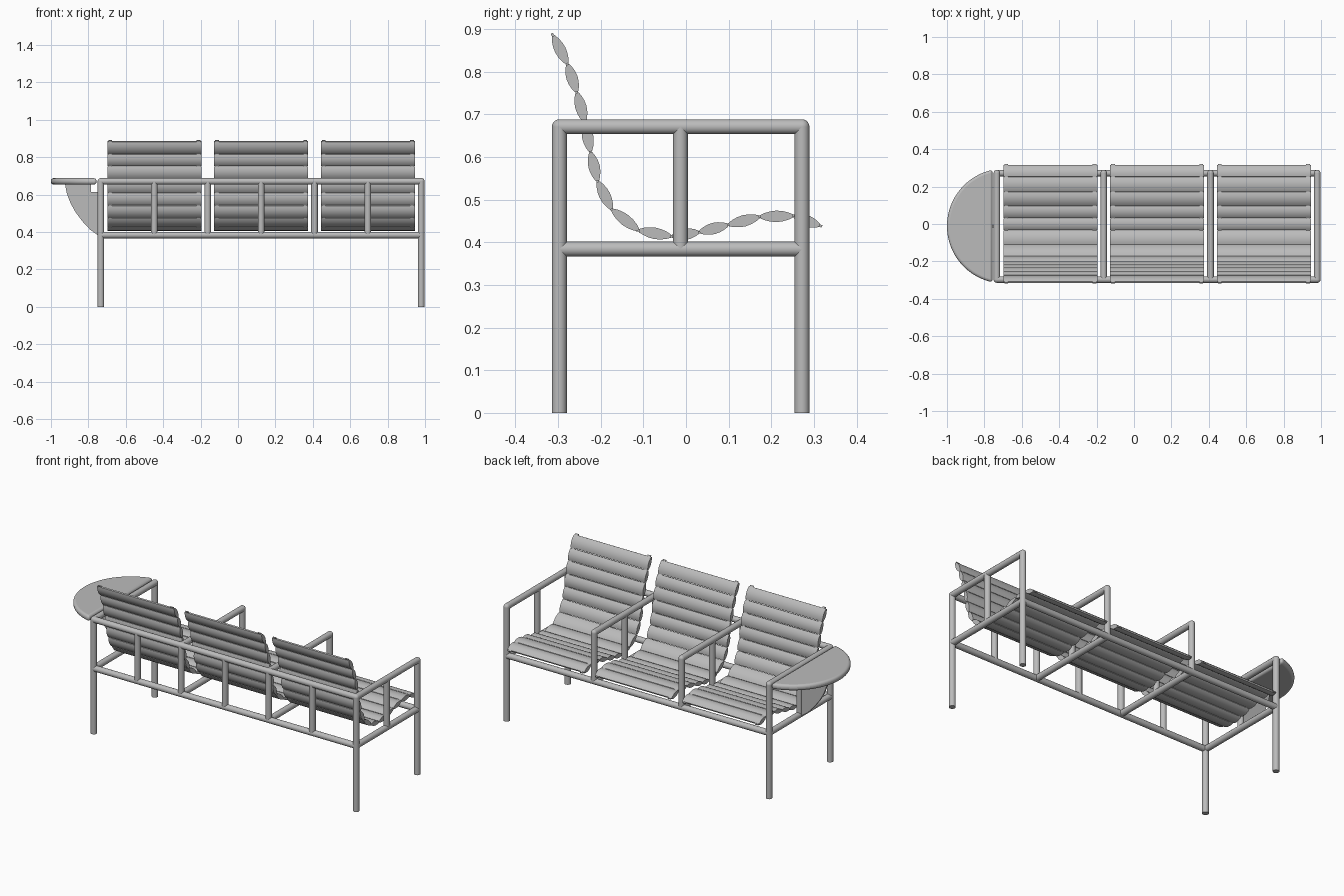
import bpy, bmesh, math
from mathutils import Vector

if "Cube" in bpy.data.objects:
    bpy.data.objects.remove(bpy.data.objects["Cube"])

grey = bpy.data.materials.new("painted grey")
grey.use_nodes = True
grey.diffuse_color = (0.5, 0.5, 0.5, 1)
grey.node_tree.nodes["Principled BSDF"].inputs["Base Color"].default_value = (0.5, 0.5, 0.5, 1)

R = 0.0175                      # tube radius
BACK, MID, FRONT = -0.297, -0.013, 0.272
RAIL, ARM = 0.384, 0.671
LEFT_X, PITCH = -0.733, 0.571
FRAMES = [LEFT_X + PITCH * i for i in range(4)]


def finish(name, bm, angle=40):
    bmesh.ops.recalc_face_normals(bm, faces=bm.faces)
    mesh = bpy.data.meshes.new(name)
    bm.to_mesh(mesh)
    bm.free()
    obj = bpy.data.objects.new(name, mesh)
    bpy.context.collection.objects.link(obj)
    mesh.materials.append(grey)
    bpy.ops.object.select_all(action='DESELECT')
    obj.select_set(True)
    bpy.context.view_layer.objects.active = obj
    bpy.ops.object.shade_smooth_by_angle(angle=math.radians(angle))
    return obj


def tube(bm, a, b):
    a, b = Vector(a), Vector(b)
    d = b - a
    turn = d.to_track_quat('Z', 'Y').to_matrix().to_4x4()
    turn.translation = (a + b) / 2
    bmesh.ops.create_cone(bm, cap_ends=True, segments=20, radius1=R, radius2=R,
                          depth=d.length, matrix=turn)


def elbow(bm, p):
    ball = bmesh.ops.create_uvsphere(bm, u_segments=20, v_segments=10, radius=R)
    bmesh.ops.translate(bm, verts=ball["verts"], vec=p)


def prism(bm, points, depth, to_3d):
    """Extrude a closed 2D outline by depth; to_3d maps (u, v, offset) to a point."""
    ends = [[bm.verts.new(to_3d(u, v, s * depth / 2)) for u, v in points] for s in (-1, 1)]
    n = len(points)
    for i in range(n):
        j = (i + 1) % n
        bm.faces.new((ends[0][i], ends[0][j], ends[1][j], ends[1][i]))
    for ring in ends:
        bm.faces.new(ring)


# Side frames: legs on the outer pair, short uprights on the inner pair
for i, x in enumerate(FRAMES):
    bm = bmesh.new()
    foot = 0 if i in (0, 3) else RAIL
    for y in (BACK, FRONT):
        tube(bm, (x, y, foot), (x, y, ARM))
        elbow(bm, (x, y, ARM))
    tube(bm, (x, BACK, ARM), (x, FRONT, ARM))
    tube(bm, (x, BACK, RAIL), (x, FRONT, RAIL))
    tube(bm, (x, MID, RAIL), (x, MID, ARM))
    finish("side_frame_%d" % (i + 1), bm)

# Long rails
for name, y, z in (("back_top_rail", BACK, ARM), ("back_lower_rail", BACK, RAIL),
                   ("front_lower_rail", FRONT, RAIL)):
    bm = bmesh.new()
    tube(bm, (FRAMES[0], y, z), (FRAMES[3], y, z))
    finish(name, bm)

# Back posts halfway between the frames
for i in range(3):
    bm = bmesh.new()
    x = FRAMES[i] + PITCH / 2
    tube(bm, (x, BACK, RAIL), (x, BACK, ARM))
    finish("back_post_%d" % (i + 1), bm)

# Seat curve: joints between neighbouring slats, as (y, z)
JOINTS = [(-.312, .885), (-.278, .818), (-.256, .752), (-.237, .682), (-.224, .612),
          (-.207, .543), (-.174, .477), (-.111, .428), (-.034, .414), (.031, .424),
          (.099, .441), (.173, .460), (.252, .462), (.314, .439)]
LENS = [(0.02, .004), (.15, .0085), (.32, .012), (.5, .0135), (.68, .012), (.85, .0085), (.98, .004)]


def slat_outline(a, b, lens):
    a, b = Vector(a), Vector(b)
    d = b - a
    n = Vector((-d.y, d.x)).normalized()
    upper = [a + d * t + n * h for t, h in lens]
    lower = [a + d * t - n * h for t, h in reversed(lens)]
    return [tuple(p) for p in upper + lower]


for i in range(3):
    cx = FRAMES[i] + PITCH / 2
    bm = bmesh.new()
    for a, b in zip(JOINTS, JOINTS[1:]):
        prism(bm, slat_outline(a, b, LENS), 0.503, lambda u, v, w: (cx + w, u, v))
    finish("seat_slats_%d" % (i + 1), bm)
    # Thin straps that link the slats near both ends
    bm = bmesh.new()
    for side in (-1, 1):
        for a, b in zip(JOINTS, JOINTS[1:]):
            prism(bm, slat_outline(a, b, [(-.08, .003), (1.08, .003)]), 0.02,
                  lambda u, v, w: (cx + side * 0.236 + w, u, v))
    finish("seat_straps_%d" % (i + 1), bm)

# Side table: a rounded circular segment
bm = bmesh.new()
radius, cx, half = 0.307, -0.693, math.radians(78)
arc = [math.pi - half + 2 * half * k / 40 for k in range(41)]
prism(bm, [(cx + radius * math.cos(t), -0.011 + radius * math.sin(t)) for t in arc], 0.034,
      lambda u, v, w: (u, v, ARM + w))
table = finish("side_table", bm)
bevel = table.modifiers.new("rounded_edge", 'BEVEL')
bevel.width, bevel.segments, bevel.limit_method = 0.014, 4, 'ANGLE'
bevel.angle_limit = math.radians(40)

# Table bracket: upright plate with a curved lower edge
bm = bmesh.new()
prism(bm, [(-.925, .658), (-.915, .605), (-.895, .553), (-.868, .505), (-.83, .455),
           (-.79, .412), (-.745, .38), (-.745, .615), (-.785, .615), (-.785, .658)], 0.012,
      lambda u, v, w: (u, MID + w, v))
finish("table_bracket", bm, 20)
